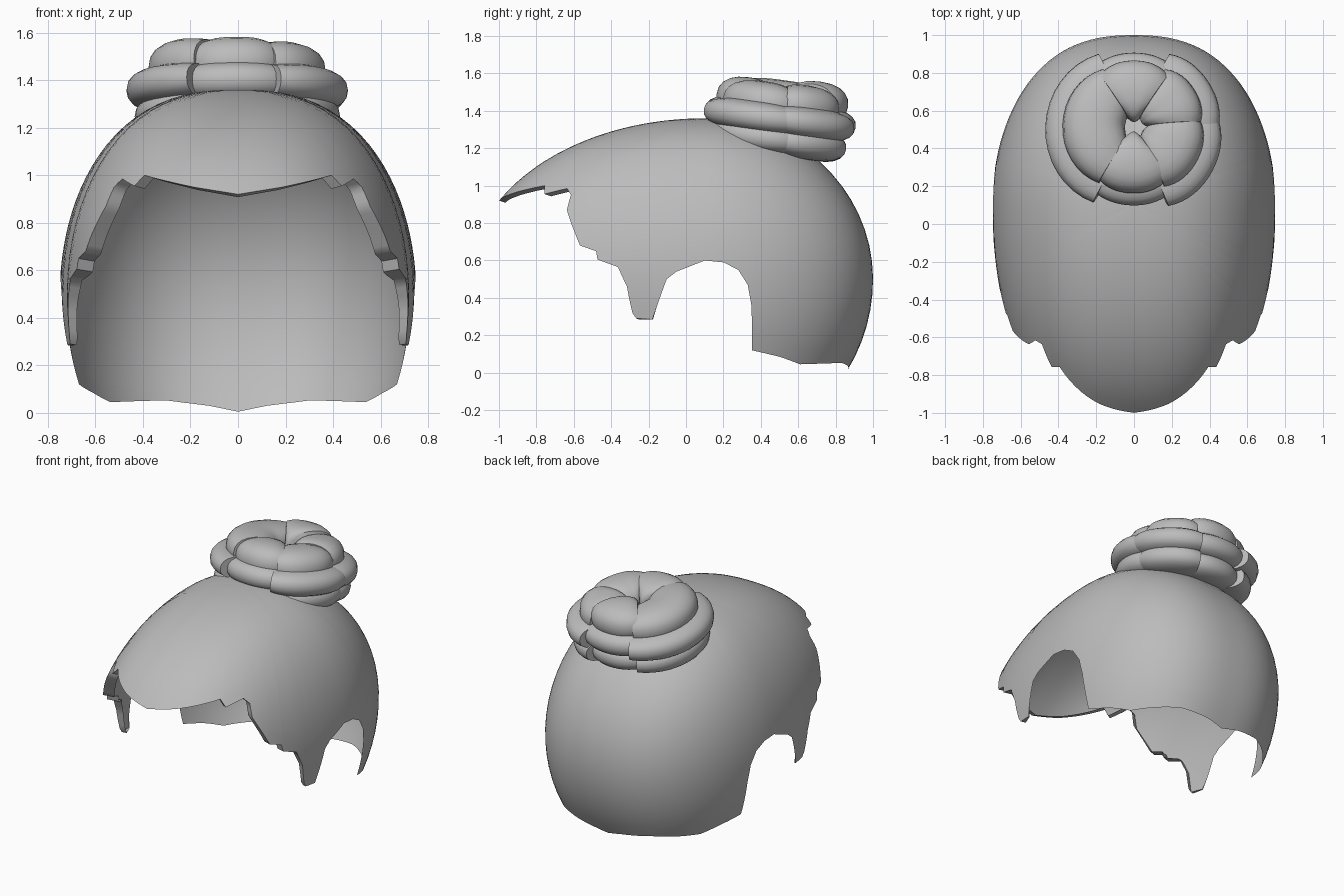
import bpy, bmesh, math
from mathutils import Vector, Matrix

if "Cube" in bpy.data.objects:
    bpy.data.objects.remove(bpy.data.objects["Cube"])

hair = bpy.data.materials.new("hair_grey")
hair.diffuse_color = (0.5, 0.5, 0.5, 1)
hair.use_nodes = True
hair.node_tree.nodes["Principled BSDF"].inputs["Base Color"].default_value = hair.diffuse_color


def make_object(name, bm, angle=40):
    bmesh.ops.recalc_face_normals(bm, faces=bm.faces)
    me = bpy.data.meshes.new(name)
    bm.to_mesh(me)
    bm.free()
    me.materials.append(hair)
    ob = bpy.data.objects.new(name, me)
    bpy.context.collection.objects.link(ob)
    bpy.context.view_layer.objects.active = ob
    ob.select_set(True)
    bpy.ops.object.shade_smooth_by_angle(angle=math.radians(angle))
    ob.select_set(False)
    return ob


# ---- Hair cap: an egg-shaped dome trimmed by a ragged hairline ----
CENTRE = Vector((0, 0.1, 0.5))


def dome_value(p):
    depth = 1.26 if p.y < 0 else 0.9
    height = 0.86 if p.z > 0 else 0.92
    return abs(p.x / 0.75) ** 2.5 + (p.y / depth) ** 2 + (p.z / height) ** 2


def on_dome(az, polar):
    """Point of the dome seen from its centre at an azimuth and polar angle."""
    d = Vector((math.sin(az) * math.sin(polar), -math.cos(az) * math.sin(polar), math.cos(polar)))
    lo, hi = 0.0, 2.0
    for _ in range(32):
        mid = (lo + hi) / 2
        lo, hi = (mid, hi) if dome_value(d * mid) < 1 else (lo, mid)
    return CENTRE + d * lo


def polar_at_height(az, z):
    lo, hi = 0.0, math.pi
    for _ in range(26):
        mid = (lo + hi) / 2
        lo, hi = (mid, hi) if on_dome(az, mid).z > z else (lo, mid)
    return lo


# Hairline from the brow peak, past the temple and ear, to the nape
HAIRLINE = [
    (0, -1, .92), (.18, -.92, .95), (.40, -.77, 1.0), (.43, -.745, .955), (.50, -.655, .985),
    (.54, -.64, .95), (.555, -.635, .87), (.59, -.61, .80), (.60, -.585, .76), (.64, -.565, .68),
    (.67, -.48, .65), (.675, -.47, .605), (.70, -.36, .565), (.705, -.345, .53), (.715, -.315, .46),
    (.715, -.305, .40), (.715, -.29, .32), (.715, -.27, .29), (.717, -.18, .285), (.72, -.15, .36),
    (.73, -.10, .50), (.735, -.05, .54), (.75, .10, .60), (.74, .20, .59), (.74, .28, .55),
    (.73, .33, .47), (.72, .35, .36), (.67, .352, .12), (.61, .50, .085), (.55, .62, .045),
    (.30, .82, .053), (.12, .86, .03), (0, .87, .005)]

rim = []
for a, b in zip(HAIRLINE, HAIRLINE[1:]):
    a, b = Vector(a), Vector(b)
    n = max(1, math.ceil((b - a).length / 0.04))
    rim += [a.lerp(b, i / n) for i in range(n)]
rim.append(Vector(HAIRLINE[-1]))

ROWS = 22
bm = bmesh.new()
crown = bm.verts.new(on_dome(0, 0))
columns = []
for p in rim:
    az = math.atan2(p.x, CENTRE.y - p.y)
    end = polar_at_height(az, p.z)
    col = [bm.verts.new(on_dome(az, end * i / ROWS)) for i in range(1, ROWS + 1)]
    # Rolled lip on the front hairline, fading out behind the temple
    fade = max(0.0, min(1.0, (-0.15 - p.y) / 0.3))
    last = col[-1].co
    inward = Vector((-last.x * 0.10, 0.035, -0.012)) * fade
    col.append(bm.verts.new(last + inward))
    columns.append(col)
for a, b in zip(columns, columns[1:]):
    bm.faces.new((crown, a[0], b[0]))
    for i in range(ROWS):
        bm.faces.new((a[i], a[i + 1], b[i + 1], b[i]))
for v in bm.verts:
    if abs(v.co.x) < 1e-4:
        v.co.x = 0
bmesh.ops.dissolve_degenerate(bm, dist=1e-5, edges=bm.edges)
half = bm.verts[:] + bm.edges[:] + bm.faces[:]
copy = bmesh.ops.duplicate(bm, geom=half)["geom"]
for v in copy:
    if isinstance(v, bmesh.types.BMVert):
        v.co.x = -v.co.x
bmesh.ops.remove_doubles(bm, verts=bm.verts, dist=1e-5)
make_object("hair_cap", bm, 50)

# ---- Bun: three tilted rings of puffed, pinched hair rolls ----
BUN = Matrix.Translation((0, 0.5, 1.36)) @ Matrix.Rotation(math.radians(-8), 4, 'X')


def hair_roll(name, start, stop, major, width, z, height, steps=16, sides=20):
    bm = bmesh.new()
    rings = []
    for s in range(steps + 1):
        t = s / steps
        ang = math.radians(start + (stop - start) * t)
        puff = 0.84 + 0.16 * (1 - abs(2 * t - 1) ** 3)
        ring = []
        for k in range(sides):
            u = 2 * math.pi * k / sides
            c, w = math.cos(u), math.sin(u)
            r = major + width * puff * math.copysign(abs(c) ** 0.85, c)
            h = z + height * puff * math.copysign(abs(w) ** 0.85, w)
            ring.append(bm.verts.new(BUN @ Vector((r * math.cos(ang), r * math.sin(ang), h))))
        rings.append(ring)
    for a, b in zip(rings, rings[1:]):
        for k in range(sides):
            j = (k + 1) % sides
            bm.faces.new((a[k], a[j], b[j], b[k]))
    bm.faces.new(rings[0])
    bm.faces.new(rings[-1])
    make_object(name, bm, 45)


# name, start, stop, top lift, outward push
ROLLS = [("right_back", 4, 62, 0.0, 0.02), ("back", 56, 124, 0.03, -0.04),
         ("left", 118, 238, 0.01, 0.02), ("front", 232, 303, 0.0, -0.045),
         ("right_front", 297, 367, -0.01, 0.02)]
for name, a, b, lift, push in ROLLS:
    hair_roll("bun_top_" + name, a, b, 0.205 + push * 0.4, 0.165, 0.08 + lift, 0.115)
    hair_roll("bun_middle_" + name, a - 3, b + 3, 0.30 + push, 0.15, -0.005 + lift * 0.4, 0.085)
    hair_roll("bun_bottom_" + name, a + 2, b + 4, 0.265 + push, 0.15, -0.115, 0.085)
